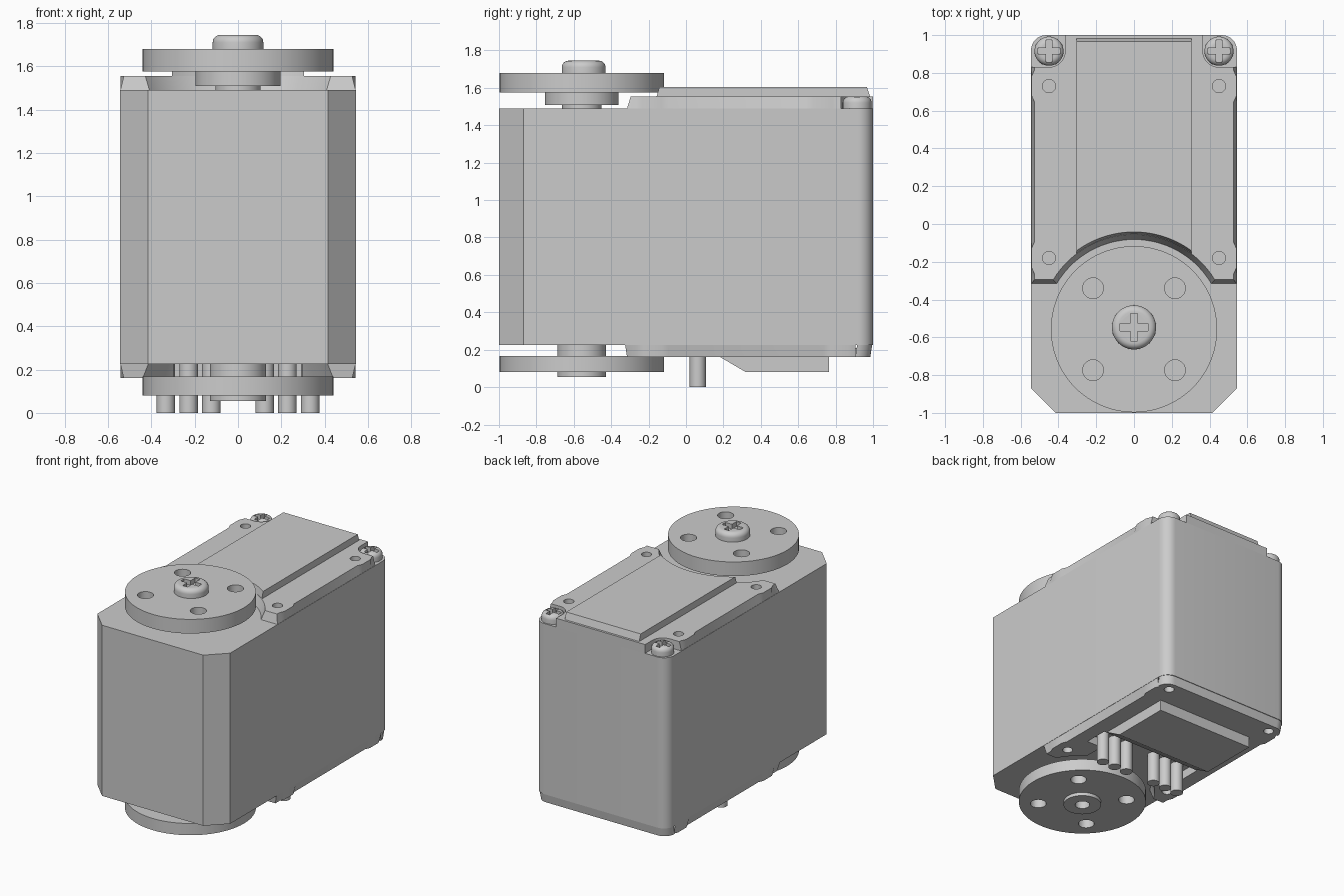
import bpy, bmesh, math
from mathutils import Matrix

if "Cube" in bpy.data.objects:
    bpy.data.objects.remove(bpy.data.objects["Cube"], do_unlink=True)

grey = bpy.data.materials.new("light grey")
grey.use_nodes = True
grey.diffuse_color = (0.6, 0.6, 0.6, 1)
grey.node_tree.nodes["Principled BSDF"].inputs["Base Color"].default_value = (0.6, 0.6, 0.6, 1)

AXIS_Y = -0.557          # centre line of the output shaft
TOP, LOW = 1.49, 0.225   # top and bottom of the case


def finish(name, bm):
    bmesh.ops.recalc_face_normals(bm, faces=bm.faces)
    mesh = bpy.data.meshes.new(name)
    bm.to_mesh(mesh)
    bm.free()
    obj = bpy.data.objects.new(name, mesh)
    bpy.context.collection.objects.link(obj)
    mesh.materials.append(grey)
    return obj


def loft(name, low, high, z0, z1):
    """Closed solid between two outlines with equal point counts."""
    bm = bmesh.new()
    a = [bm.verts.new((x, y, z0)) for x, y in low]
    b = [bm.verts.new((x, y, z1)) for x, y in high]
    bm.faces.new(a)
    bm.faces.new(b)
    for i in range(len(a)):
        j = (i + 1) % len(a)
        bm.faces.new((a[i], a[j], b[j], b[i]))
    return finish(name, bm)


def box(name, x0, x1, y0, y1, z0, z1):
    pts = [(x0, y0), (x1, y0), (x1, y1), (x0, y1)]
    return loft(name, pts, pts, z0, z1)


def lathe(name, profile, x, y, n=64):
    """Solid of revolution from (radius, height) points, lowest first."""
    bm = bmesh.new()
    rings = [[bm.verts.new((x + r * math.cos(math.tau * i / n),
                            y + r * math.sin(math.tau * i / n), z)) for i in range(n)]
             for r, z in profile]
    bm.faces.new(rings[0])
    bm.faces.new(rings[-1])
    for a, b in zip(rings, rings[1:]):
        for i in range(n):
            j = (i + 1) % n
            bm.faces.new((a[i], a[j], b[j], b[i]))
    return finish(name, bm)


def drill(x, y, r, z0, z1):
    return lathe("drill", [(r, z0), (r, z1)], x, y, 32)


def cut(obj, cutters):
    """Subtract the cutters, keep the resulting mesh and drop the helpers."""
    for c in cutters:
        c.hide_render = True
        mod = obj.modifiers.new("cut", "BOOLEAN")
        mod.operation, mod.solver, mod.object = "DIFFERENCE", "EXACT", c
    bpy.context.view_layer.update()
    result = obj.evaluated_get(bpy.context.evaluated_depsgraph_get())
    mesh = bpy.data.meshes.new_from_object(result)
    obj.modifiers.clear()
    obj.data = mesh
    for c in cutters:
        bpy.data.objects.remove(c, do_unlink=True)


def arc(cx, cy, r, a0, a1, n):
    return [(cx + r * math.cos(math.radians(a0 + (a1 - a0) * i / n)),
             cy + r * math.sin(math.radians(a0 + (a1 - a0) * i / n))) for i in range(n + 1)]


def mirrored(half):
    """Complete an outline running from front centre to back centre on +x."""
    return half + [(-x, y) for x, y in reversed(half) if abs(x) > 1e-5]


def scoop(r, x_end, n=14):
    """Arc round the shaft, from the middle out to x_end."""
    return arc(0, AXIS_Y, r, 90, math.degrees(math.acos(x_end / r)), n)


def side(x, bumps):
    """Cover edge with a full-width lug beside each hole."""
    pts = []
    for y in bumps:
        pts += [(x, y - 0.085), (0.543, y - 0.05), (0.543, y + 0.05), (x, y + 0.085)]
    return pts


# Main case with chamfered front and rounded back corners
case_half = [(0.415, -1), (0.545, -0.87)] + arc(0.465, 0.92, 0.08, 0, 90, 8)
case = loft("case", mirrored(case_half), mirrored(case_half), LOW, TOP)


# Covers, scooped out round the shaft
def cover_half(r, y_front, x, bumps, back):
    x_end = math.sqrt(r * r - (y_front - AXIS_Y) ** 2)
    return mirrored(scoop(r, x_end) + [(x, y_front)] + side(x, bumps) + back)


def pocket_back(x):
    return [(x, 0.83)] + arc(0.45, 0.915, 0.085, 270, 180, 8) + [(0.365, 1)]


top_lugs = (-0.18, 0.73)
top_cover = loft("top_cover",
                 cover_half(0.475, -0.315, 0.543, top_lugs, pocket_back(0.543)),
                 cover_half(0.502, -0.295, 0.527, top_lugs, pocket_back(0.527)), TOP, 1.555)
cut(top_cover, [drill(s * 0.45, y, 0.035, 1.51, 1.6) for s in (-1, 1) for y in top_lugs])

low_lugs = (-0.18, 0.82)
bottom_cover = loft("bottom_cover",
                    cover_half(0.502, -0.315, 0.527, low_lugs, arc(0.458, 0.905, 0.08, 0, 90, 8)),
                    cover_half(0.475, -0.325, 0.543, low_lugs, arc(0.463, 0.915, 0.08, 0, 90, 8)),
                    0.16, LOW)
cut(bottom_cover, [drill(s * 0.45, y, 0.035, 0.1, 0.21) for s in (-1, 1) for y in (-0.18, 0.915)]
    + [box("pocket", -0.42, 0.42, 0, 0.18, 0.1, 0.3),
       box("slot", -0.295, 0.295, -0.2, 0.1, 0.1, 0.3)])

# Raised panel along the top
raised_panel = loft("raised_panel",
                    mirrored(scoop(0.502, 0.305) + [(0.305, 0.985)]),
                    mirrored(scoop(0.515, 0.305) + [(0.305, 0.967)]), 1.55, 1.605)

# Sloped connector block underneath
connector_block = loft("connector_block",
                       [(-0.4, 0.32), (0.4, 0.32), (0.4, 0.765), (-0.4, 0.765)],
                       [(-0.4, 0.18), (0.4, 0.18), (0.4, 0.765), (-0.4, 0.765)], 0.08, 0.162)

# Two rows of three connector pins
for s, label in ((1, "left"), (-1, "right")):
    for i in range(3):
        lathe(f"pin_{label}_{i + 1}", [(0.043, 0), (0.043, LOW + 0.01)],
              s * (0.123 + 0.105 * i), 0.063, 24)


# Horns: wheels with four holes each
def horn_holes(z0, z1):
    return [drill(sx * 0.217, AXIS_Y + sy * 0.217, 0.055, z0, z1)
            for sx in (-1, 1) for sy in (-1, 1)]


top_horn = lathe("top_horn", [(0.105, TOP - 0.01), (0.105, 1.508), (0.197, 1.508), (0.197, 1.575),
                              (0.44, 1.575), (0.44, 1.68)], 0, AXIS_Y, 96)
cut(top_horn, horn_holes(1.5, 1.75))

bottom_horn = lathe("bottom_horn", [(0.13, 0.055), (0.13, 0.08), (0.44, 0.08), (0.44, 0.167),
                                    (0.13, 0.167), (0.13, LOW + 0.01)], 0, AXIS_Y, 96)
cut(bottom_horn, horn_holes(0, 0.2) + [drill(0, AXIS_Y, 0.05, 0, 0.15)])


# Domed screws with a cross recess
def screw(name, x, y, r, z0, z1, arm):
    h = z1 - z0
    curve = arc(r - 0.5 * h, z1 - 0.5 * h, 0.5 * h, 0, 90, 6)
    head = lathe(name, [(r, z0)] + curve, x, y, 48)
    w = arm * 0.27
    pts = [(w, -arm), (w, -w), (arm, -w), (arm, w), (w, w), (w, arm)]
    cross = [(x + px, y + py) for px, py in mirrored(pts)]
    cut(head, [loft("cross", cross, cross, z1 - 0.5 * h, z1 + 0.1)])
    return head


screws = [screw("horn_screw", 0, AXIS_Y + 0.01, 0.117, 1.675, 1.745, 0.073),
          screw("back_left_screw", 0.45, 0.915, 0.077, TOP - 0.005, 1.555, 0.058),
          screw("back_right_screw", -0.45, 0.915, 0.077, TOP - 0.005, 1.555, 0.058)]

# Smooth the curved parts, keep hard edges sharp
for obj in bpy.context.view_layer.objects:
    obj.select_set(obj.type == "MESH" and obj.data.materials[:] == [grey])
bpy.context.view_layer.objects.active = case
bpy.ops.object.shade_smooth_by_angle(angle=math.radians(25))
